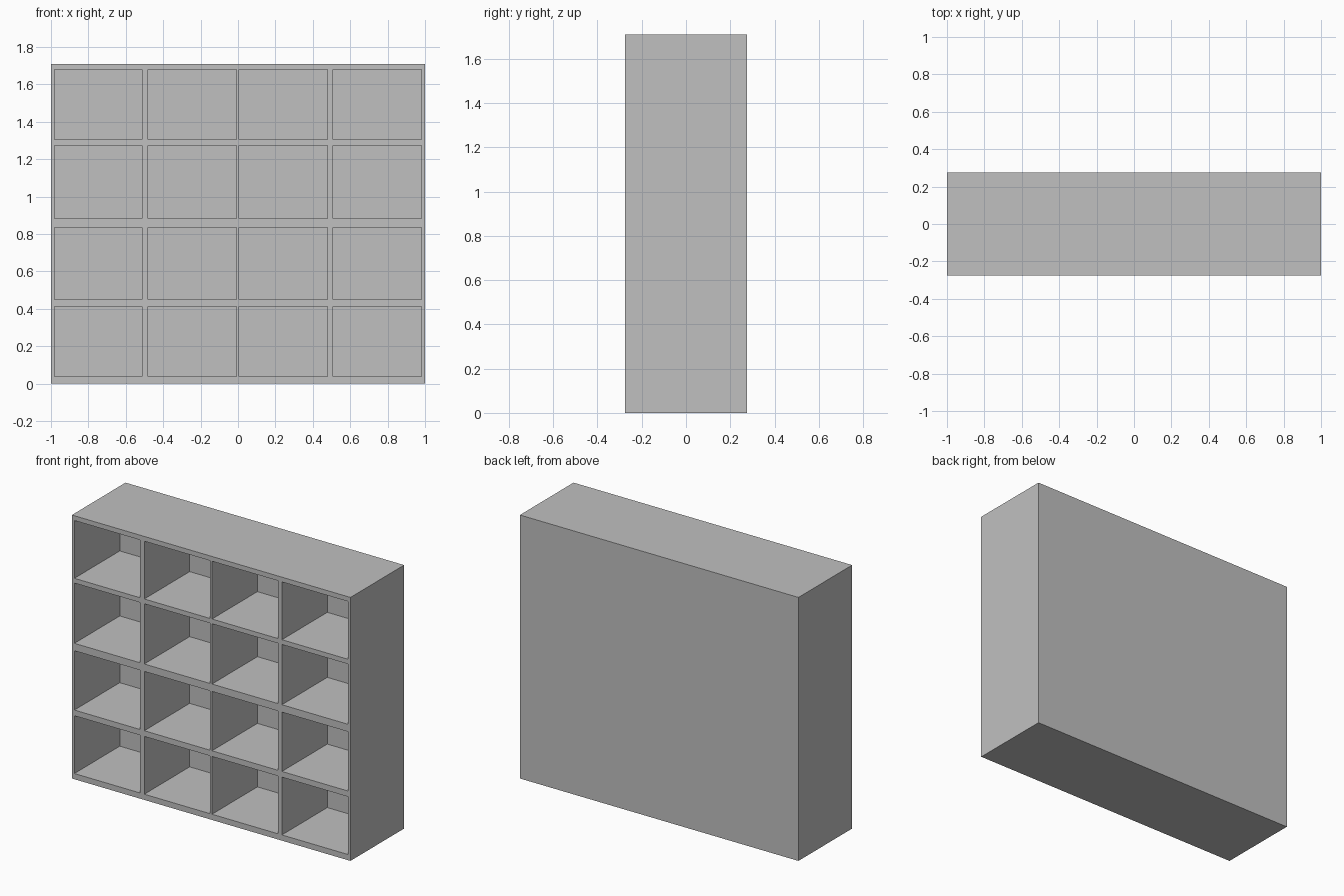
import bpy
import bmesh
from mathutils import Vector

cube = bpy.data.objects.get("Cube")
if cube:
    bpy.data.objects.remove(cube, do_unlink=True)

WIDTH, DEPTH, HEIGHT = 2.0, 0.55, 1.71
CELL_DEPTH = 0.465
# Openings as (low, high) ranges across and up the front
COLUMNS = [(-0.982, -0.512), (-0.48, -0.007), (0.006, 0.478), (0.508, 0.981)]
ROWS = [(0.037, 0.412), (0.449, 0.834), (0.882, 1.273), (1.304, 1.679)]


def make_material(name, colour):
    mat = bpy.data.materials.new(name)
    mat.use_nodes = True
    mat.diffuse_color = colour
    mat.node_tree.nodes["Principled BSDF"].inputs["Base Color"].default_value = colour
    return mat


def slice_mesh(bm, point, normal):
    geom = bm.verts[:] + bm.edges[:] + bm.faces[:]
    bmesh.ops.bisect_plane(bm, geom=geom, dist=1e-5, plane_co=point, plane_no=normal)


def inside(value, ranges):
    return any(low < value < high for low, high in ranges)


# Solid cabinet block
bm = bmesh.new()
bmesh.ops.create_cube(bm, size=1)
bmesh.ops.scale(bm, vec=(WIDTH, DEPTH, HEIGHT), verts=bm.verts)
bmesh.ops.translate(bm, vec=(0, 0, HEIGHT / 2), verts=bm.verts)

# Mark out the edges of the shelves and dividers
for span in COLUMNS:
    for x in span:
        slice_mesh(bm, (x, 0, 0), (1, 0, 0))
for span in ROWS:
    for z in span:
        slice_mesh(bm, (0, 0, z), (0, 0, 1))

# Merge each plain outer side back into one face
for side in ((1, 0, 0), (-1, 0, 0), (0, 1, 0), (0, 0, 1), (0, 0, -1)):
    bm.normal_update()
    group = [f for f in bm.faces if f.normal.dot(Vector(side)) > 0.9]
    bmesh.ops.dissolve_faces(bm, faces=group, use_verts=False)

# Push the open compartments back from the front
bm.normal_update()
cells = []
for f in bm.faces:
    c = f.calc_center_median()
    if f.normal.y < -0.9 and inside(c.x, COLUMNS) and inside(c.z, ROWS):
        cells.append(f)
floors = bmesh.ops.extrude_discrete_faces(bm, faces=cells)["faces"]
floor_verts = list({v for f in floors for v in f.verts})
bmesh.ops.translate(bm, vec=(0, CELL_DEPTH, 0), verts=floor_verts)
bmesh.ops.recalc_face_normals(bm, faces=bm.faces)

mesh = bpy.data.meshes.new("shelf_cabinet")
bm.to_mesh(mesh)
bm.free()
mesh.materials.append(make_material("plain grey", (0.53, 0.53, 0.53, 1)))
cabinet = bpy.data.objects.new("shelf_cabinet", mesh)
bpy.context.collection.objects.link(cabinet)
